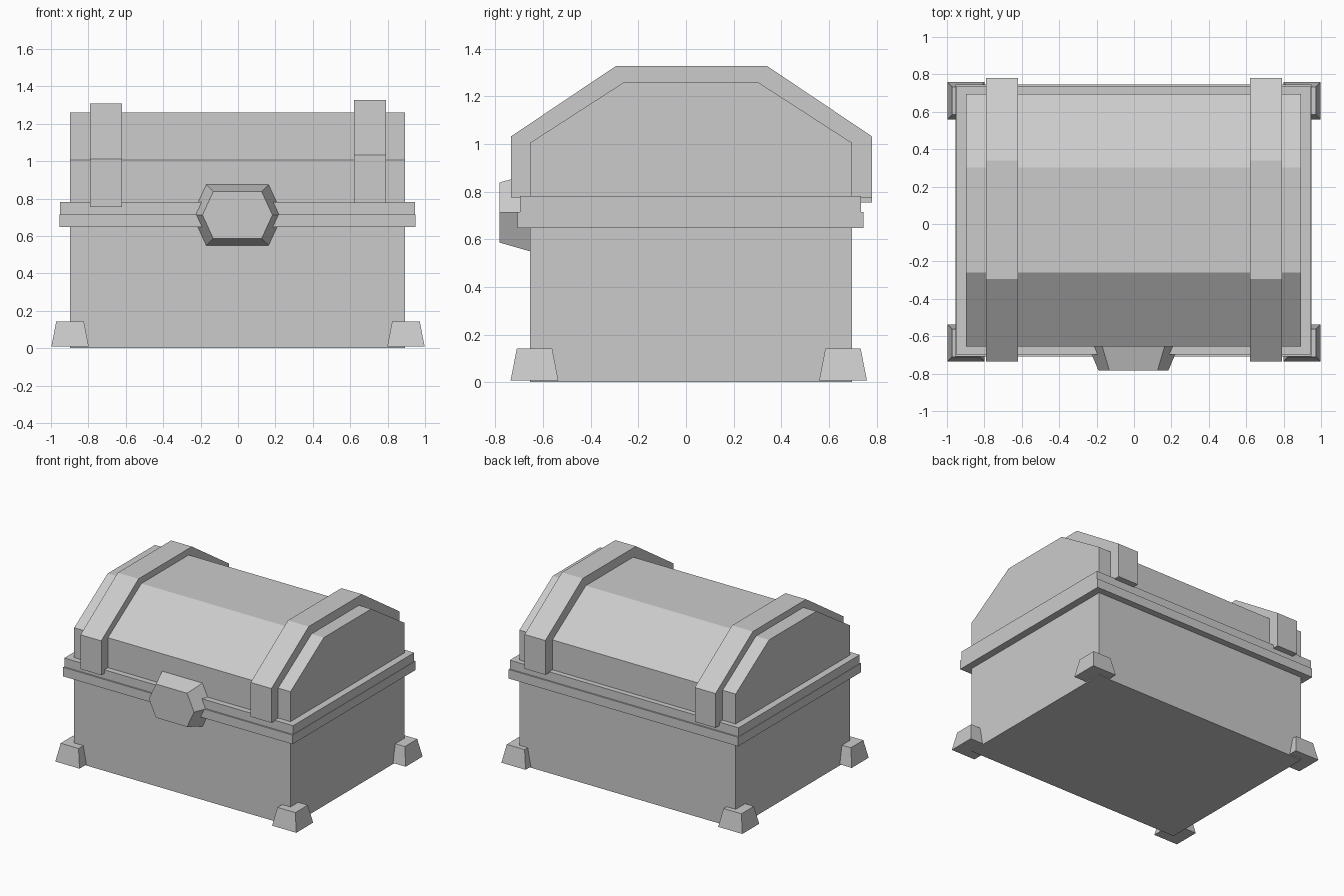
import bpy, bmesh

if "Cube" in bpy.data.objects:
    bpy.data.objects.remove(bpy.data.objects["Cube"])

CX, CY = -0.003, 0.021   # centre of the chest body


def finish(name, bm):
    bmesh.ops.recalc_face_normals(bm, faces=bm.faces)
    mesh = bpy.data.meshes.new(name)
    bm.to_mesh(mesh)
    bm.free()
    obj = bpy.data.objects.new(name, mesh)
    bpy.context.collection.objects.link(obj)
    return obj


def loft(name, ring_a, ring_b):
    """Closed solid between two matching outlines."""
    bm = bmesh.new()
    a = [bm.verts.new(p) for p in ring_a]
    b = [bm.verts.new(p) for p in ring_b]
    bm.faces.new(a)
    bm.faces.new(b)
    n = len(a)
    for i in range(n):
        j = (i + 1) % n
        bm.faces.new((a[i], a[j], b[j], b[i]))
    return finish(name, bm)


def rect(x, y, hx, hy, z):
    return [(x + sx * hx, y + sy * hy, z)
            for sx, sy in ((-1, -1), (1, -1), (1, 1), (-1, 1))]


def extrude_x(name, profile, x0, x1):
    return loft(name, [(x0, y, z) for y, z in profile],
                [(x1, y, z) for y, z in profile])


def arch(half, flat, bottom, shoulder, top, cy=CY):
    """Faceted lid outline in the side plane, front to back."""
    return [(cy - half, bottom), (cy - half, shoulder), (cy - flat, top),
            (cy + flat, top), (cy + half, shoulder), (cy + half, bottom)]


# Box body
loft("chest_body", rect(CX, CY, 0.896, 0.675, 0),
     rect(CX, CY, 0.896, 0.675, 0.715))

# Lid with sloped front and back
extrude_x("lid", arch(0.675, 0.28, 0.715, 1.005, 1.26), CX - 0.896, CX + 0.896)

# Two stepped rims where lid meets body
loft("lower_rim", rect(CX, 0.019, 0.951, 0.727, 0.647),
     rect(CX, 0.019, 0.951, 0.727, 0.715))
loft("upper_rim", rect(CX, 0.019, 0.948, 0.716, 0.715),
     rect(CX, 0.019, 0.948, 0.716, 0.781))

# Lid straps, the left one sitting slightly lower
for side, x, drop in (("left", -0.705, 0.02), ("right", 0.705, 0)):
    outer = arch(0.757, 0.316, 0.775 - drop, 1.032 - drop, 1.328 - drop, 0.023)
    inner = arch(0.67, 0.275, 0.775 - drop, 1.0, 1.255)
    extrude_x(side + "_strap", outer + inner[::-1], x - 0.086, x + 0.086)

# Tapered corner feet
for side, x in (("left", -0.898), ("right", 0.898)):
    for end, y in (("front", -0.636), ("back", 0.659)):
        loft(f"{end}_{side}_foot", rect(x, y, 0.1, 0.1, 0.008),
             rect(x, y, 0.074, 0.074, 0.142))

# Hexagonal latch flaring back towards the body
hexagon = [(-0.187, 0), (-0.129, 0.126), (0.129, 0.126),
           (0.187, 0), (0.129, -0.126), (-0.129, -0.126)]
loft("latch",
     [(CX + x, -0.783, 0.712 + z) for x, z in hexagon],
     [(CX + x * 1.3, -0.65, 0.712 + z * 1.3) for x, z in hexagon])
